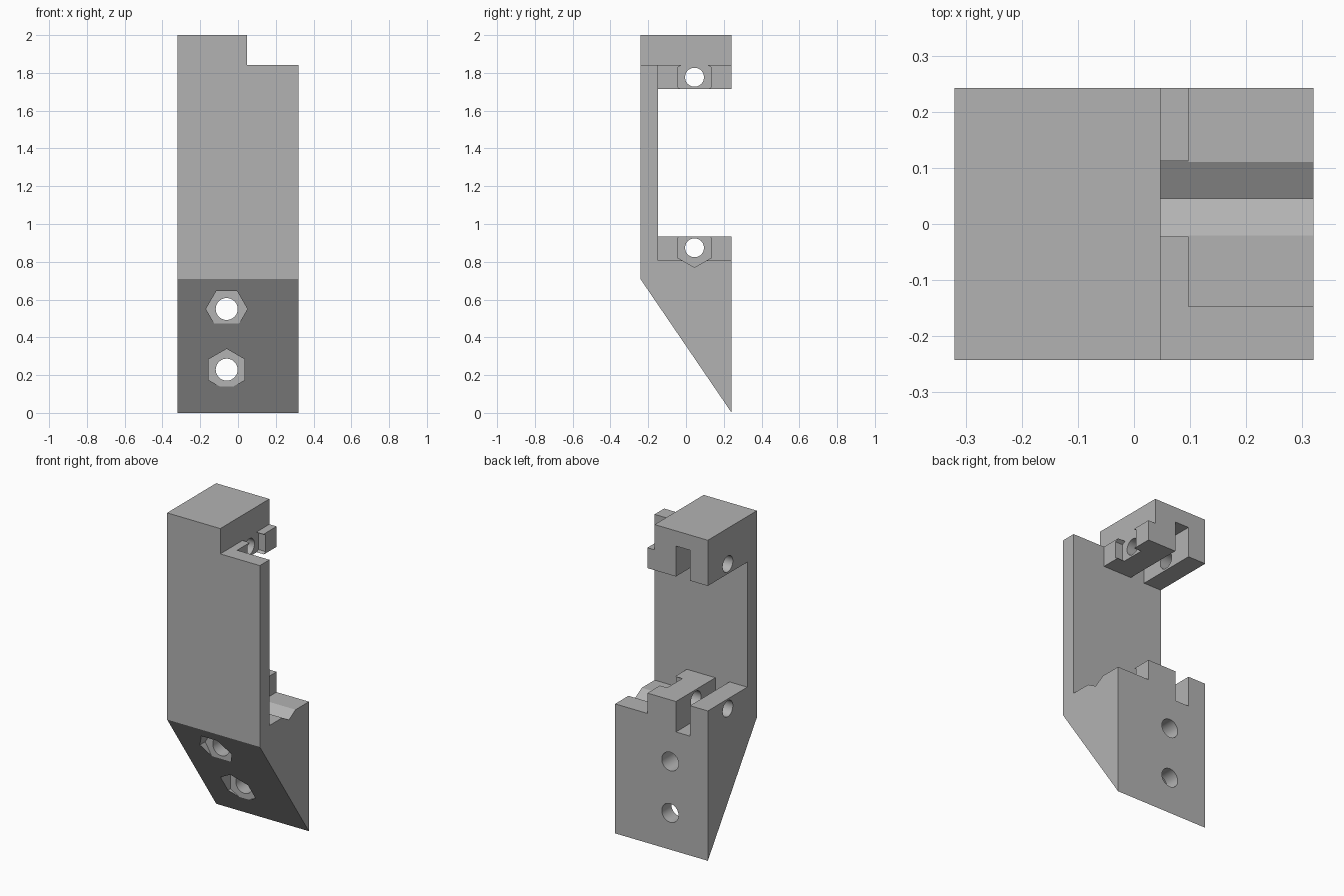
import bpy, bmesh, math
from mathutils import Matrix

cube = bpy.data.objects.get("Cube")
if cube:
    bpy.data.objects.remove(cube)

grey = bpy.data.materials.new("plain grey")
grey.use_nodes = True
colour = (0.45, 0.45, 0.45, 1)
grey.diffuse_color = colour
grey.node_tree.nodes["Principled BSDF"].inputs["Base Color"].default_value = colour


def make_object(name, bm):
    bmesh.ops.recalc_face_normals(bm, faces=bm.faces)
    mesh = bpy.data.meshes.new(name)
    bm.to_mesh(mesh)
    bm.free()
    mesh.materials.append(grey)
    obj = bpy.data.objects.new(name, mesh)
    bpy.context.collection.objects.link(obj)
    return obj


def extrude_yz(name, profile, x0, x1):
    bm = bmesh.new()
    face = bm.faces.new([bm.verts.new((x0, y, z)) for y, z in profile])
    out = bmesh.ops.extrude_face_region(bm, geom=[face])["geom"]
    verts = [g for g in out if isinstance(g, bmesh.types.BMVert)]
    bmesh.ops.translate(bm, verts=verts, vec=(x1 - x0, 0, 0))
    return make_object(name, bm)


def box(name, x0, x1, y0, y1, z0, z1):
    return extrude_yz(name, [(y0, z0), (y1, z0), (y1, z1), (y0, z1)], x0, x1)


def prism(name, axis, sides, radius, start, end, u, z, turn=0):
    """Prism along x or y; u is the other horizontal coordinate."""
    bm = bmesh.new()
    bmesh.ops.create_cone(bm, cap_ends=True, segments=sides, radius1=radius,
                          radius2=radius, depth=end - start)
    mid = (start + end) / 2
    spin = Matrix.Rotation(math.radians(turn), 4, "Z")
    if axis == "x":
        place = Matrix.Translation((mid, u, z)) @ Matrix.Rotation(math.pi / 2, 4, "Y")
    else:
        place = Matrix.Translation((u, mid, z)) @ Matrix.Rotation(math.pi / 2, 4, "X")
    bmesh.ops.transform(bm, matrix=place @ spin, verts=bm.verts)
    return make_object(name, bm)


# Bracket body: back plate, two arms and a slanted foot
WIDE, DEEP, PLATE = 0.32, 0.242, -0.147
ARM_LOW, ARM_HIGH = 0.935, 1.715
body = extrude_yz("bracket_body", [
    (-DEEP, 2), (DEEP, 2), (DEEP, ARM_HIGH), (PLATE, ARM_HIGH),
    (PLATE, ARM_LOW), (DEEP, ARM_LOW), (DEEP, 0), (-DEEP, 0.71)], -WIDE, WIDE)

# Corner step, arm ledges and clamp slots
STEP, LEDGE = 0.047, 0.097
cutters = [
    box("top_step_cut", STEP, 0.5, -0.5, 0.5, 1.842, 2.2),
    box("upper_arm_cut", LEDGE, 0.5, PLATE, 0.5, 1.5, 1.9),
    box("lower_ledge_cut", LEDGE, 0.5, PLATE, 0.5, 0.808, 1.2),
    box("upper_slot_cut", -0.197, -0.1, PLATE, 0.5, 1.5, 1.905),
    box("lower_slot_cut", -0.197, -0.1, PLATE, 0.5, 0.745, 1.2),
]

# Cross holes with nut pockets through both arms
for label, z in (("upper", 1.777), ("lower", 0.874)):
    cutters.append(prism(label + "_arm_nut_cut", "x", 6, 0.104, STEP, 0.5, 0.045, z, 30))
    cutters.append(prism(label + "_arm_hole_cut", "x", 48, 0.05, -0.5, 0.5, 0.045, z))

# Mounting holes with nut pockets sunk in the slanted foot
for label, z, floor, turn in (("upper", 0.55, -0.08, 30), ("lower", 0.229, 0.147, 0)):
    cutters.append(prism(label + "_foot_nut_cut", "y", 6, 0.11, -0.5, floor, -0.06, z, turn))
    cutters.append(prism(label + "_foot_hole_cut", "y", 48, 0.058, -0.5, 0.5, -0.06, z))

# Cut the body and discard the cutters
bpy.context.view_layer.objects.active = body
for cutter in cutters:
    cutter.hide_render = True
    mod = body.modifiers.new(cutter.name, "BOOLEAN")
    mod.operation, mod.solver, mod.object = "DIFFERENCE", "EXACT", cutter
    bpy.ops.object.modifier_apply(modifier=mod.name)
    bpy.data.objects.remove(cutter)

bpy.ops.object.select_all(action="DESELECT")
body.select_set(True)
bpy.ops.object.shade_smooth_by_angle(angle=math.radians(25))
